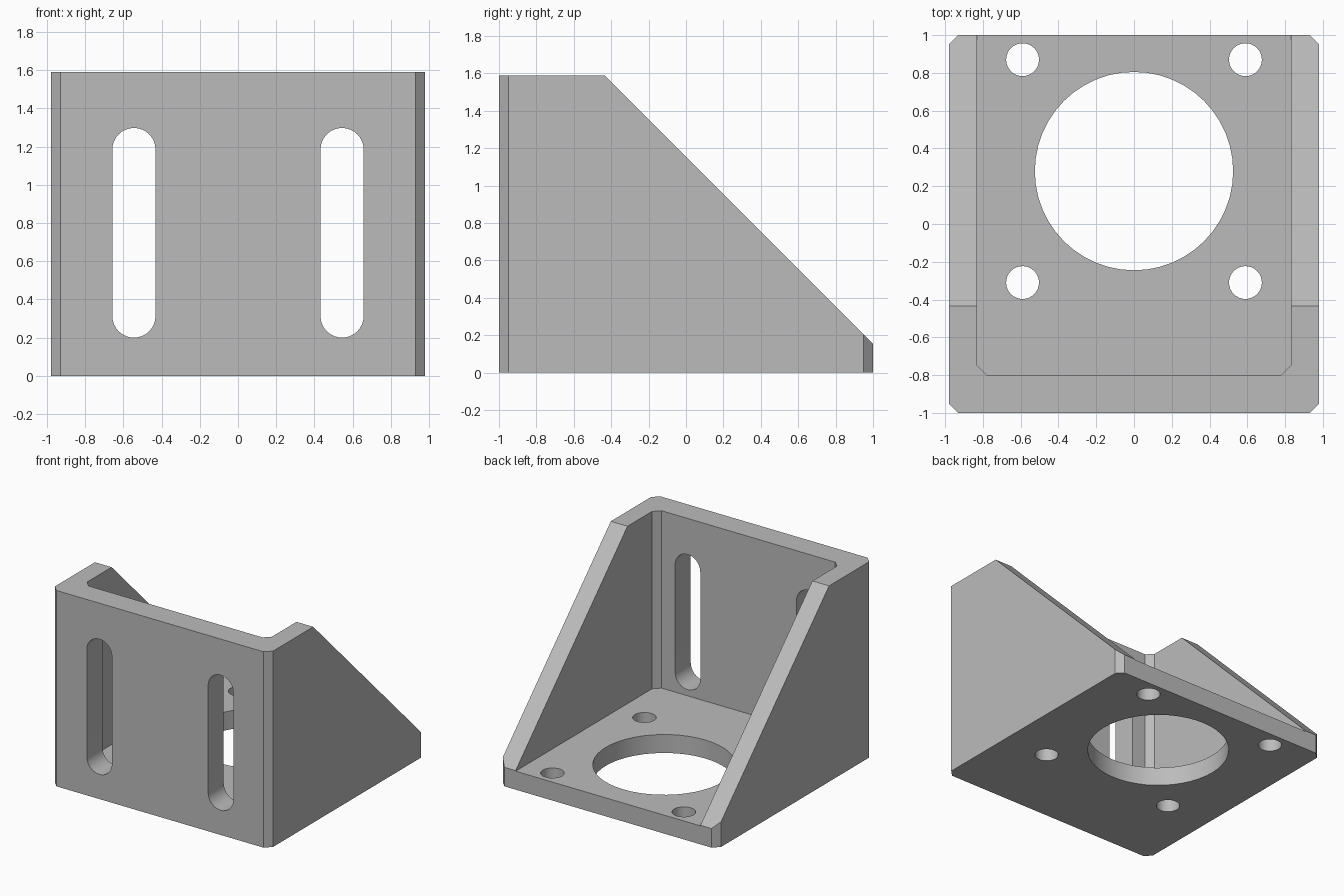
import bpy, bmesh, math
from mathutils import Matrix, Vector

default = bpy.data.objects.get("Cube")
if default:
    bpy.data.objects.remove(default, do_unlink=True)

grey = bpy.data.materials.new("machined grey")
grey.use_nodes = True
colour = (0.5, 0.5, 0.5, 1)
grey.diffuse_color = colour
grey.node_tree.nodes["Principled BSDF"].inputs["Base Color"].default_value = colour

HALF_W, HEIGHT, SIDE, FRONT, FLOOR, BEVEL = 0.98, 1.59, 0.15, 0.2, 0.15, 0.05


def prism(name, profile, low, high, turn=Matrix()):
    """Extrude a flat outline along its own z, then turn it into place."""
    bm = bmesh.new()
    face = bm.faces.new([bm.verts.new((x, y, low)) for x, y in profile])
    new = bmesh.ops.extrude_face_region(bm, geom=[face])["geom"]
    bmesh.ops.translate(bm, vec=(0, 0, high - low),
                        verts=[v for v in new if isinstance(v, bmesh.types.BMVert)])
    bm.transform(turn)
    bmesh.ops.recalc_face_normals(bm, faces=bm.faces)
    mesh = bpy.data.meshes.new(name)
    bm.to_mesh(mesh)
    bm.free()
    mesh.materials.append(grey)
    obj = bpy.data.objects.new(name, mesh)
    bpy.context.collection.objects.link(obj)
    return obj


def arc(cx, cy, r, start, sweep, steps):
    return [(cx + r * math.cos(start + sweep * i / steps),
             cy + r * math.sin(start + sweep * i / steps)) for i in range(steps + 1)]


def circle(cx, cy, r, steps):
    return arc(cx, cy, r, 0, math.tau, steps)[:-1]


# Solid block with chamfered upright corners
w, b = HALF_W, BEVEL
right_half = [(w - b, -1), (w, b - 1), (w, 1 - b), (w - b, 1)]
bracket = prism("angle_bracket", right_half + [(-x, y) for x, y in reversed(right_half)], 0, HEIGHT)

# Sloping back edges of the side gussets
bm = bmesh.new()
bm.from_mesh(bracket.data)
cut = bmesh.ops.bisect_plane(bm, geom=bm.verts[:] + bm.edges[:] + bm.faces[:],
                             plane_co=Vector((0, 1, 0.155)), plane_no=Vector((0, 1, 1)),
                             clear_outer=True)
rim = [e for e in cut["geom_cut"] if isinstance(e, bmesh.types.BMEdge)]
bmesh.ops.contextual_create(bm, geom=rim)
bmesh.ops.recalc_face_normals(bm, faces=bm.faces)
bm.to_mesh(bracket.data)
bm.free()

# Open cavity between the gussets
i, f = HALF_W - SIDE, FRONT - 1
cutters = [prism("cavity_cutter", [(b - i, f), (i - b, f), (i, f + b), (i, 1.2),
                                   (-i, 1.2), (-i, f + b)], FLOOR, 2)]

# Central bore and four bolt holes in the base
cutters.append(prism("bore_cutter", circle(0, 0.28, 0.525, 48), -0.2, 0.5))
for x in (-0.59, 0.59):
    for y in (-0.31, 0.87):
        cutters.append(prism("bolt_hole_cutter", circle(x, y, 0.087, 32), -0.2, 0.5))

# Two upright slots in the front plate
upright = Matrix.Rotation(math.pi / 2, 4, "X")
for x in (-0.545, 0.545):
    outline = (arc(x, 1.185, 0.113, 0, math.pi, 16)
               + arc(x, 0.313, 0.113, math.pi, math.pi, 16))
    cutters.append(prism("slot_cutter", outline, 0.6, 1.2, upright))

bpy.ops.object.select_all(action="DESELECT")
bracket.select_set(True)
bpy.context.view_layer.objects.active = bracket
for cutter in cutters:
    cutter.hide_render = True
    mod = bracket.modifiers.new(cutter.name, "BOOLEAN")
    mod.operation = "DIFFERENCE"
    mod.solver = "EXACT"
    mod.object = cutter
    bpy.ops.object.modifier_apply(modifier=mod.name)
    bpy.data.objects.remove(cutter, do_unlink=True)

bpy.ops.object.shade_smooth_by_angle(angle=math.radians(25))
